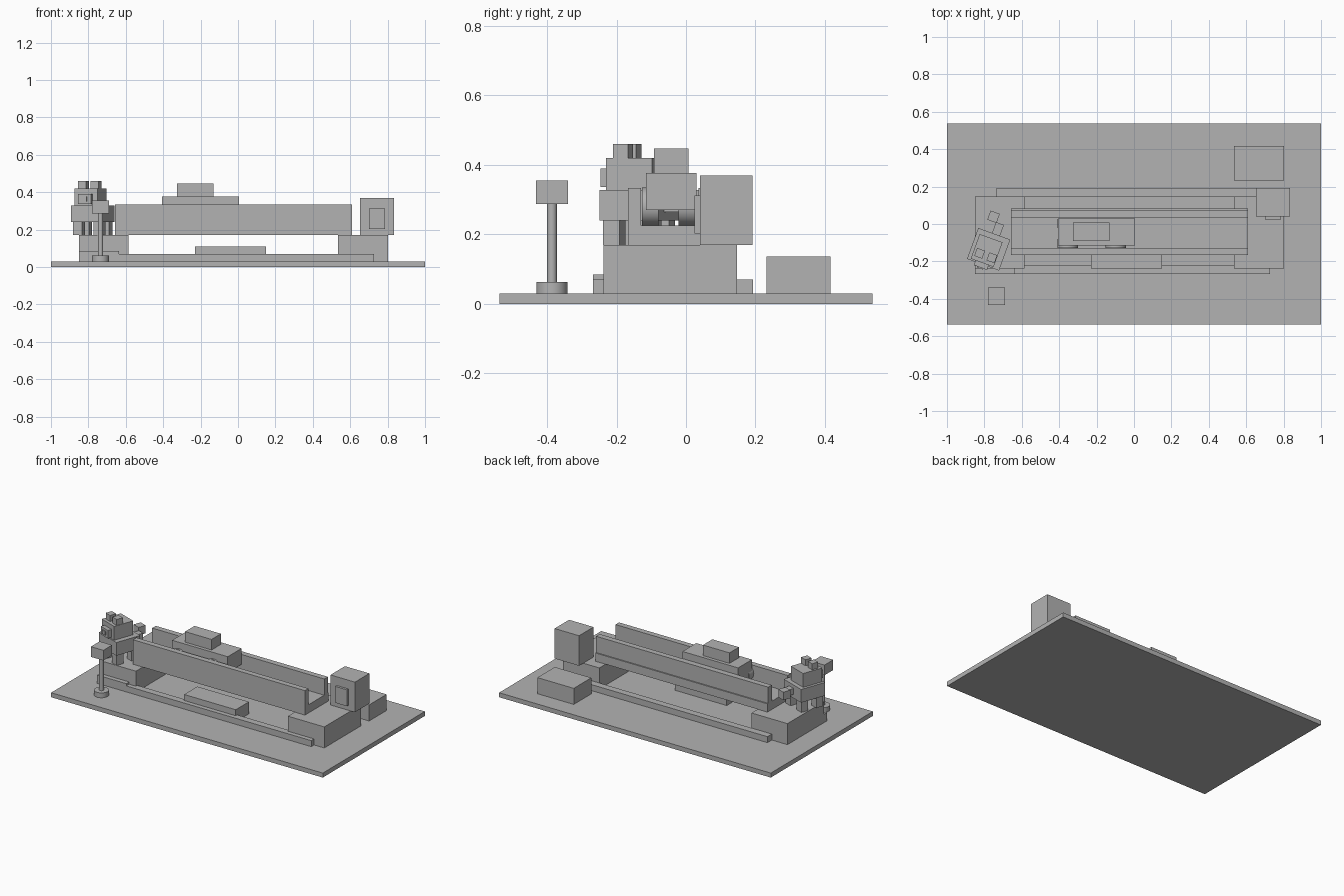
import bpy
import math
from mathutils import Matrix, Vector

cube = bpy.data.objects.get("Cube")
if cube:
    bpy.data.objects.remove(cube, do_unlink=True)

grey = bpy.data.materials.new("plain_grey")
grey.use_nodes = True
grey.diffuse_color = (0.45, 0.45, 0.45, 1)
grey.node_tree.nodes["Principled BSDF"].inputs["Base Color"].default_value = grey.diffuse_color


def box(name, x, y, z, turn=None):
    """Box from its (low, high) range on each axis, optionally moved by a matrix."""
    bpy.ops.mesh.primitive_cube_add(size=1)
    ob = bpy.context.object
    ob.name = name
    centre = Vector([sum(r) / 2 for r in (x, y, z)])
    size = [r[1] - r[0] for r in (x, y, z)]
    place = Matrix.Translation(centre) @ Matrix.Diagonal((*size, 1))
    ob.data.transform(turn @ place if turn else place)
    ob.data.materials.append(grey)
    return ob


def cylinder(name, centre, radius, depth, rotation=(0, 0, 0)):
    bpy.ops.mesh.primitive_cylinder_add(vertices=32, radius=radius, depth=depth,
                                        location=centre, rotation=rotation)
    ob = bpy.context.object
    ob.name = name
    ob.data.materials.append(grey)
    bpy.ops.object.shade_smooth_by_angle()
    return ob


# Ground slab, pedestals and rails
box("ground_slab", (-1, 1), (-0.537, 0.537), (0, 0.03))
box("right_pedestal", (-0.85, -0.585), (-0.238, 0.147), (0.03, 0.17))
box("left_pedestal", (0.535, 0.802), (-0.238, 0.147), (0.03, 0.17))
box("front_rail", (-0.85, 0.727), (-0.268, -0.223), (0.03, 0.07))
box("back_rail", (-0.735, 0.727), (0.147, 0.193), (0.03, 0.07))
box("front_step", (-0.85, -0.635), (-0.268, -0.223), (0.03, 0.085))
box("floor_pad", (-0.23, 0.15), (-0.238, -0.1), (0.03, 0.11))
box("back_crate", (0.535, 0.803), (0.232, 0.416), (0.03, 0.137))

# Trough
box("trough_floor", (-0.657, 0.61), (-0.167, 0.082), (0.17, 0.225))
box("trough_front_wall", (-0.657, 0.61), (-0.167, -0.13), (0.225, 0.333))
box("trough_back_wall", (-0.657, 0.61), (0.036, 0.074), (0.225, 0.333))

# Carriage with four wheels
box("carriage_body", (-0.405, 0.005), (-0.115, 0.03), (0.27, 0.377))
box("carriage_top", (-0.325, -0.13), (-0.092, 0.007), (0.377, 0.447))
for x in (-0.355, -0.098):
    for y in (-0.103, 0.002):
        cylinder("carriage_wheel", (x, y, 0.28), 0.055, 0.048, (math.pi / 2, 0, 0))

# Control cabinet
box("cabinet", (0.653, 0.833), (0.04, 0.192), (0.17, 0.37))
box("cabinet_panel", (0.7, 0.785), (0.024, 0.04), (0.203, 0.312))

# Lamp post
cylinder("post_base", (-0.735, -0.386, 0.046), 0.045, 0.033)
cylinder("post_pole", (-0.735, -0.386, 0.175), 0.014, 0.23)
box("post_head", (-0.781, -0.689), (-0.432, -0.34), (0.287, 0.355))

# Blocky animal, turned on its pedestal
turn = Matrix.Translation((-0.777, -0.135, 0)) @ Matrix.Rotation(math.radians(-20), 4, "Z")


def animal(name, centre, size, z):
    ranges = [(c - s / 2, c + s / 2) for c, s in zip(centre, size)]
    return box(name, *ranges, z, turn)


animal("animal_body", (0, 0), (0.182, 0.176), (0.24, 0.328))
animal("animal_head", (-0.008, -0.01), (0.13, 0.14), (0.32, 0.42))
animal("animal_snout", (-0.008, -0.092), (0.075, 0.03), (0.336, 0.39))
animal("animal_nose", (-0.008, -0.109), (0.03, 0.008), (0.35, 0.376))
for side in (-1, 1):
    animal("animal_ear", (-0.003 + side * 0.035, -0.037), (0.045, 0.045), (0.42, 0.46))
    for end in (-1, 1):
        animal("animal_leg", (side * 0.058, end * 0.055), (0.05, 0.05), (0.17, 0.24))
animal("tail_base", (0.01, 0.115), (0.045, 0.07), (0.265, 0.305))
animal("tail_tip", (-0.035, 0.172), (0.052, 0.052), (0.275, 0.328))
